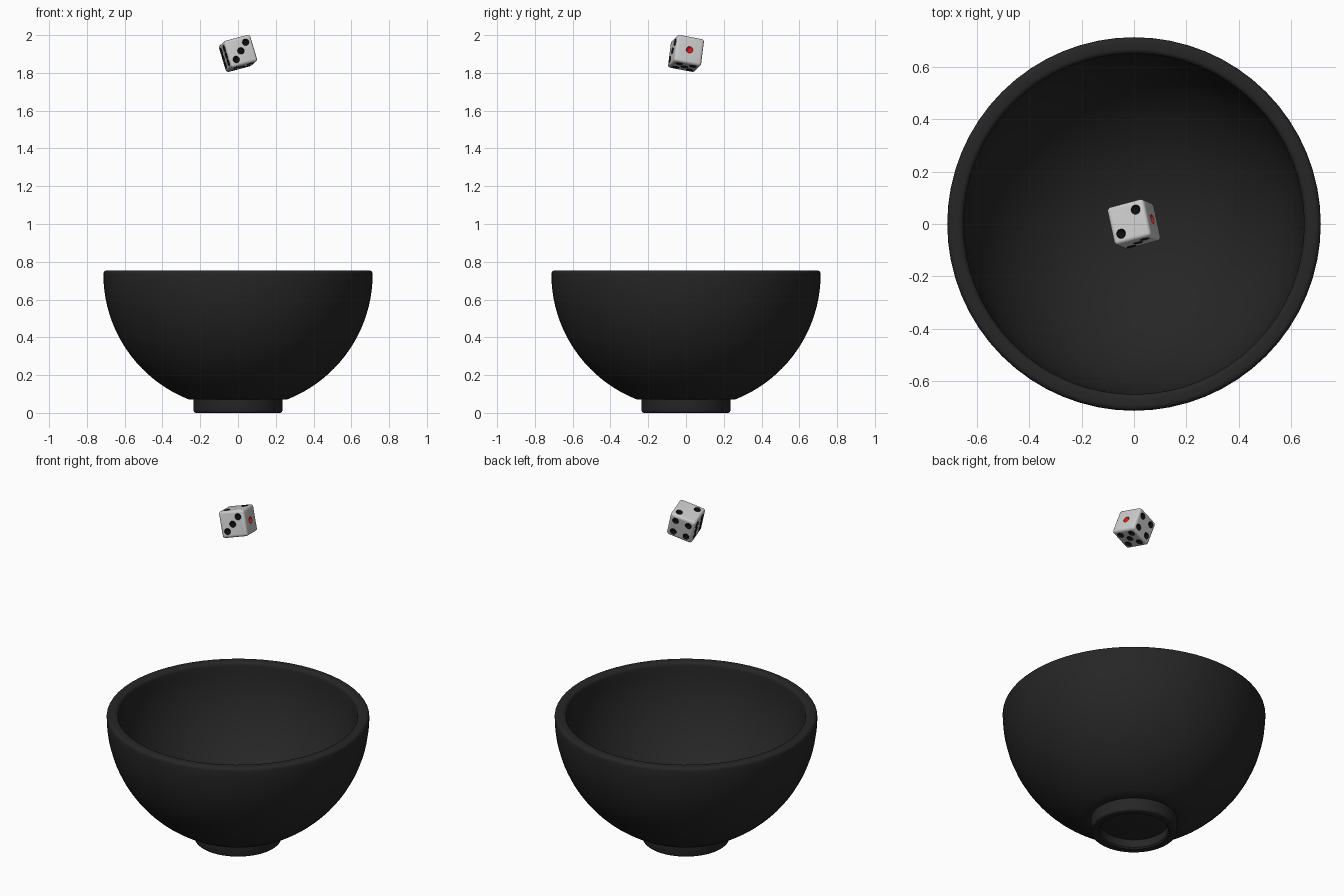
import bpy, bmesh
from math import sin, cos, radians, tau
from mathutils import Vector, Matrix

if "Cube" in bpy.data.objects:
    bpy.data.objects.remove(bpy.data.objects["Cube"])


def material(name, rgb):
    m = bpy.data.materials.new(name)
    m.diffuse_color = (*rgb, 1)
    m.use_nodes = True
    m.node_tree.nodes["Principled BSDF"].inputs["Base Color"].default_value = m.diffuse_color
    return m


def finish(bm, name, mats, angle=35):
    bmesh.ops.recalc_face_normals(bm, faces=bm.faces)
    me = bpy.data.meshes.new(name)
    bm.to_mesh(me)
    bm.free()
    ob = bpy.data.objects.new(name, me)
    bpy.context.collection.objects.link(ob)
    for m in mats:
        me.materials.append(m)
    smooth(ob, angle)
    return ob


def activate(ob):
    bpy.ops.object.select_all(action='DESELECT')
    ob.select_set(True)
    bpy.context.view_layer.objects.active = ob


def smooth(ob, angle):
    activate(ob)
    bpy.ops.object.shade_smooth_by_angle(angle=radians(angle))


black = material("bowl_black", (0.02, 0.019, 0.019))
white = material("die_white", (0.8, 0.8, 0.8))
pip_black = material("pip_black", (0.004, 0.004, 0.004))
pip_red = material("pip_red", (0.75, 0.01, 0.01))


# Bowl: hemispherical wall, rounded rim and a hollow foot ring, lathed
def arc(r, cz, a0, a1, n, cx=0.0):
    return [(cx + r * cos(radians(a0 + (a1 - a0) * i / n)),
             cz + r * sin(radians(a0 + (a1 - a0) * i / n))) for i in range(n + 1)]


R_OUT, R_IN, CZ, RIM = 0.713, 0.65, 0.735, 0.02
profile = [(0, 0.04), (0.10, 0.045), (0.185, 0.055)]                # under the bowl
profile += [(0.185, 0.008), (0.193, 0)]                            # inside of foot
profile += arc(0.012, 0.012, -90, 0, 3, 0.223) + [(0.235, 0.075)]  # outside of foot
profile += arc(R_OUT, CZ, -68.5, 0, 20)                            # outer wall
profile += arc(RIM, CZ, 20, 90, 4, R_OUT - RIM)                    # rim
profile += arc(RIM, CZ, 90, 160, 4, R_IN + RIM)
profile += arc(R_IN, CZ, 0, -90, 24)                               # inner wall

bm = bmesh.new()
verts = [bm.verts.new((x, 0, z)) for x, z in profile]
edges = [bm.edges.new(p) for p in zip(verts, verts[1:])]
bmesh.ops.spin(bm, geom=verts + edges, cent=(0, 0, 0), axis=(0, 0, 1),
               angle=tau, steps=64, use_merge=True)
bmesh.ops.remove_doubles(bm, verts=bm.verts, dist=1e-5)
finish(bm, "bowl", [black], 40)

# Die: rounded cube tumbling above the bowl
SIZE, OFF, PIP = 0.15, 0.038, 0.021
bm = bmesh.new()
bmesh.ops.create_cube(bm, size=SIZE)
bmesh.ops.bevel(bm, geom=bm.edges[:], offset=0.015, segments=4, profile=0.5,
                affect='EDGES')
die = finish(bm, "die", [white, pip_black, pip_red], 35)

# Pip cutters: face normal, the two axes on the face, pip positions
X, Y, Z = Vector((1, 0, 0)), Vector((0, 1, 0)), Vector((0, 0, 1))
corners = [(i, j) for i in (-1, 1) for j in (-1, 1)]
faces = [
    (X, Y, Z, [(0, 0)]),
    (Z, X, Y, [(-1, -1), (1, 1)]),
    (-Y, X, Z, [(-1, -1), (0, 0), (1, 1)]),
    (Y, X, Z, corners),
    (-Z, X, Y, corners + [(0, 0)]),
    (-X, Y, Z, corners + [(-1, 0), (1, 0)]),
]
bm = bmesh.new()
for n, u, v, spots in faces:
    for a, b in spots:
        pos = n * (SIZE / 2 + 0.01) + u * a * OFF + v * b * OFF
        rot = n.to_track_quat('Z', 'Y').to_matrix().to_4x4()
        ball = bmesh.ops.create_uvsphere(bm, u_segments=20, v_segments=12, radius=PIP,
                                         matrix=Matrix.Translation(pos) @ rot)
        for f in {f for w in ball['verts'] for f in w.link_faces}:
            f.material_index = 2 if len(spots) == 1 else 1
cutter = finish(bm, "pip_cutter", [white, pip_black, pip_red], 60)
cutter.hide_render = True

# Carve the pips as shallow dimples
activate(die)
mod = die.modifiers.new("pips", 'BOOLEAN')
mod.operation = 'DIFFERENCE'
mod.object = cutter
mod.solver = 'EXACT'
bpy.ops.object.modifier_apply(modifier=mod.name)
bpy.data.objects.remove(cutter)
smooth(die, 35)

# Tilt the die: images of its local x, z and -y axes
ax = Vector((0.935, 0.25, 0.25)).normalized()
az = Vector((-0.28, 0.12, 0.95))
az = (az - ax * az.dot(ax)).normalized()
ay = az.cross(ax)
die.matrix_world = Matrix.Translation((0, 0, 1.903)) @ Matrix((ax, ay, az)).transposed().to_4x4()
